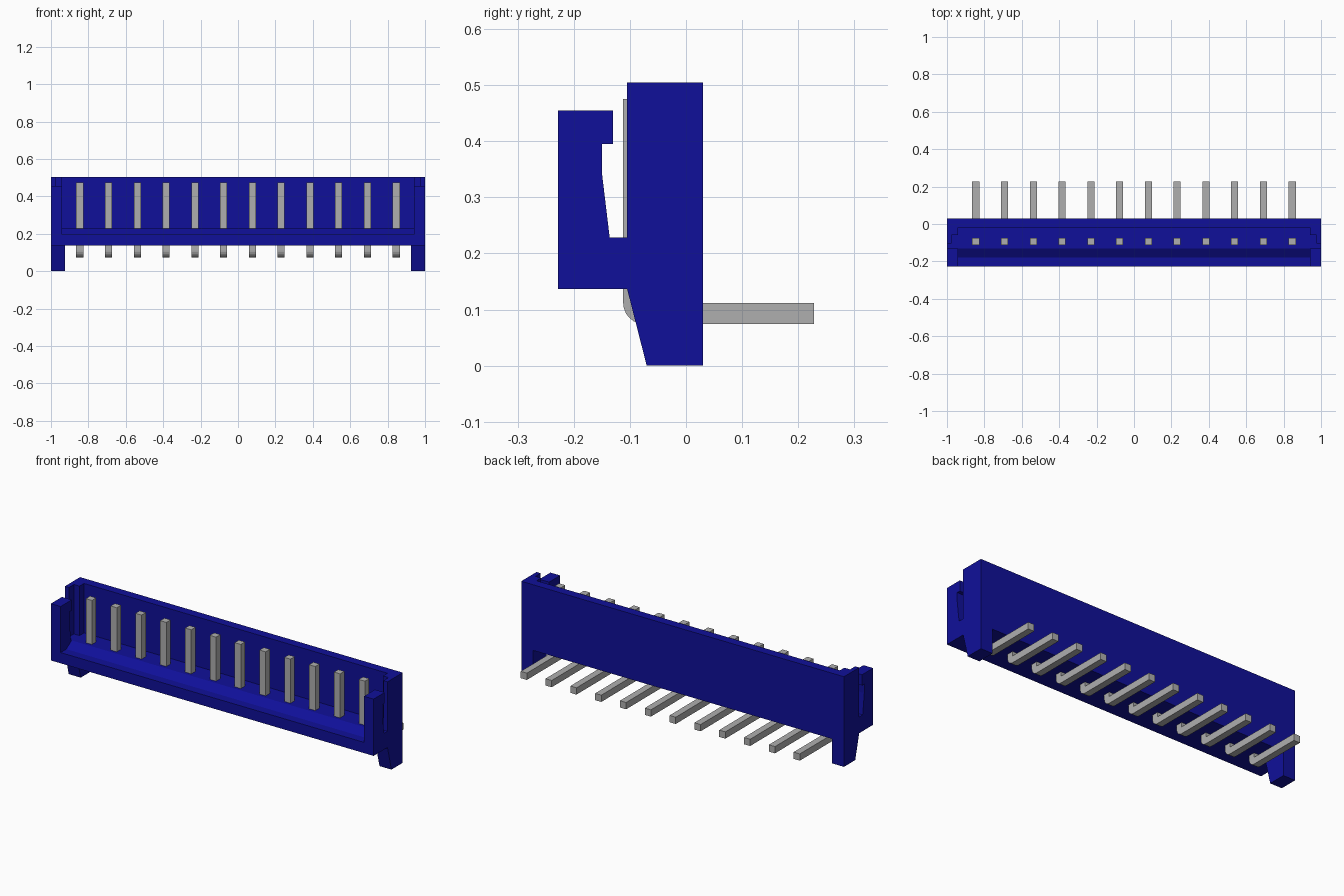
import bpy, bmesh, math

if "Cube" in bpy.data.objects:
    bpy.data.objects.remove(bpy.data.objects["Cube"], do_unlink=True)


def material(name, rgb):
    m = bpy.data.materials.new(name)
    m.use_nodes = True
    m.diffuse_color = (*rgb, 1)
    m.node_tree.nodes["Principled BSDF"].inputs["Base Color"].default_value = (*rgb, 1)
    return m


blue = material("blue plastic", (0.005, 0.005, 0.32))
metal = material("grey metal", (0.43, 0.43, 0.43))


def extrude_profile(name, profile, x0, x1, mat):
    """Extrude a (y, z) outline along x."""
    bm = bmesh.new()
    face = bm.faces.new([bm.verts.new((x0, y, z)) for y, z in profile])
    ext = bmesh.ops.extrude_face_region(bm, geom=[face])
    moved = [g for g in ext["geom"] if isinstance(g, bmesh.types.BMVert)]
    bmesh.ops.translate(bm, vec=(x1 - x0, 0, 0), verts=moved)
    bmesh.ops.recalc_face_normals(bm, faces=bm.faces)
    mesh = bpy.data.meshes.new(name)
    bm.to_mesh(mesh)
    bm.free()
    mesh.materials.append(mat)
    obj = bpy.data.objects.new(name, mesh)
    bpy.context.collection.objects.link(obj)
    return obj


BOTTOM, FLOOR, TOP = 0.137, 0.228, 0.505
FRONT, BACK = -0.228, 0.03
SHELF, INNER = -0.105, 0.94

# Floor with chamfered front rail, and the back wall
extrude_profile("housing_middle", [
    (FRONT, BOTTOM), (FRONT, 0.197), (-0.178, 0.197), (-0.13, FLOOR),
    (-0.02, FLOOR), (-0.02, TOP), (BACK, TOP), (BACK, BOTTOM)],
    -INNER, INNER, blue)

# End walls: hooked front prong, slot, side wall and tapered foot
prong = [(SHELF, BOTTOM), (FRONT, BOTTOM), (FRONT, 0.455), (-0.13, 0.455),
         (-0.13, 0.395), (-0.15, 0.395), (-0.15, 0.345), (-0.136, FLOOR)]
foot = [(BACK, BOTTOM), (BACK, 0), (-0.07, 0), (SHELF, BOTTOM)]
outer = prong + [(SHELF, FLOOR), (SHELF, TOP), (BACK, TOP)] + foot[1:-1]
inner = prong + [(-0.06, FLOOR), (-0.06, TOP), (BACK, TOP)] + foot[1:-1]
for side, s in (("left", 1), ("right", -1)):
    extrude_profile(side + "_end_wall", outer, s * 0.975, s, blue)
    extrude_profile(side + "_end_wall_inner", inner, s * INNER, s * 0.975, blue)
    extrude_profile(side + "_foot_inner", foot, s * 0.926, s * INNER, blue)

# Right-angle pins with a rounded outer bend
P_FRONT, P_BACK, P_LOW, P_HIGH = -0.112, -0.074, 0.074, 0.112
r = P_BACK - P_FRONT
bend = [(P_BACK - r * math.cos(a), P_HIGH - r * math.sin(a))
        for a in (math.pi / 2 * i / 6 for i in range(7))]
pin = [(P_FRONT, 0.475)] + bend + [
    (0.228, P_LOW), (0.228, P_HIGH), (P_BACK, P_HIGH), (P_BACK, 0.475)]
COUNT, PITCH, HALF = 12, 0.1538, 0.019
for i in range(COUNT):
    x = (i - (COUNT - 1) / 2) * PITCH
    extrude_profile(f"pin_{i + 1}", pin, x - HALF, x + HALF, metal)
